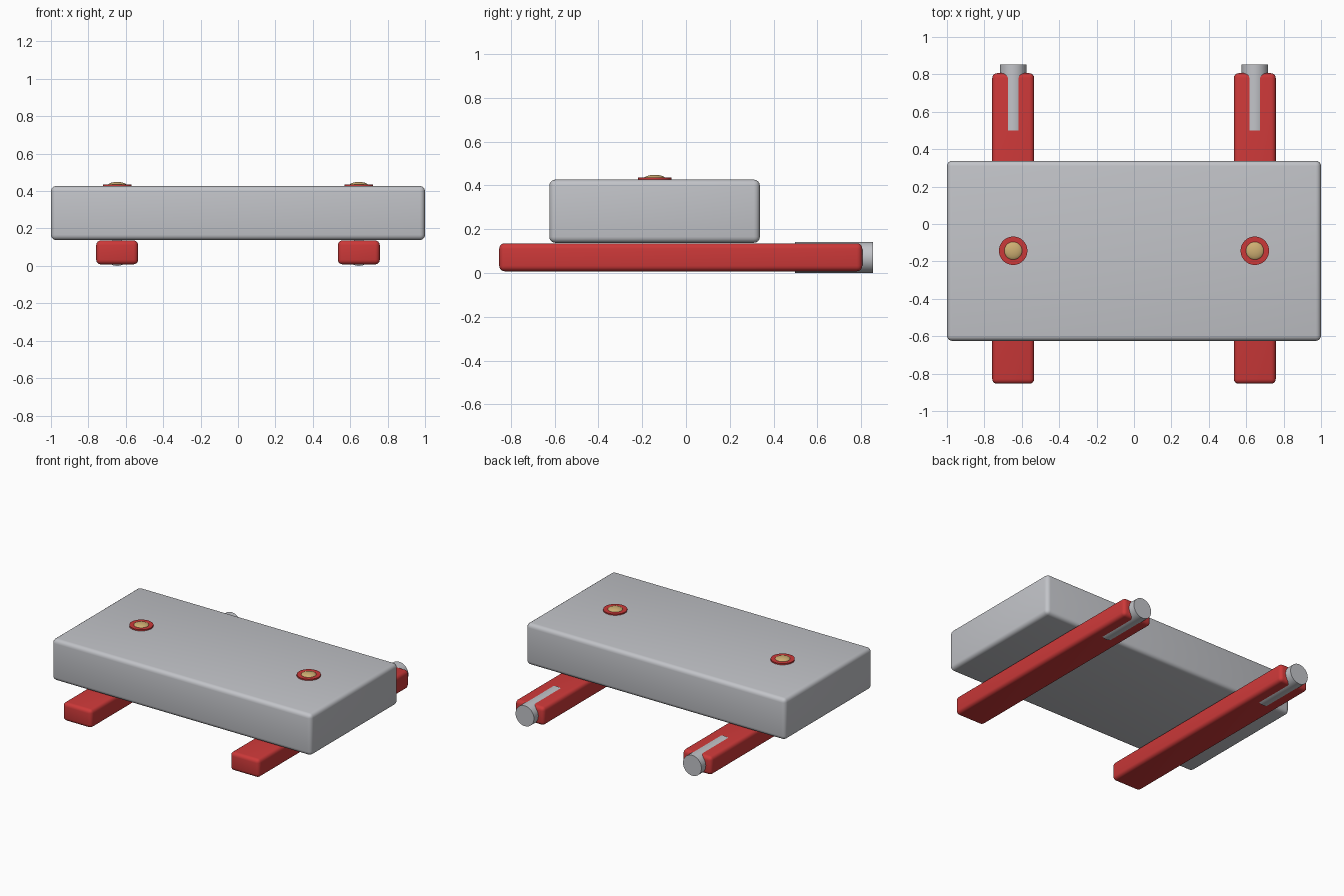
import bpy
import math

if "Cube" in bpy.data.objects:
    bpy.data.objects.remove(bpy.data.objects["Cube"])


def material(name, rgb):
    m = bpy.data.materials.new(name)
    m.diffuse_color = (*rgb, 1)
    m.use_nodes = True
    m.node_tree.nodes["Principled BSDF"].inputs["Base Color"].default_value = m.diffuse_color
    return m


GREY = material("light grey", (0.54, 0.55, 0.58))
RED = material("red", (0.60, 0.04, 0.04))
GOLD = material("gold", (0.62, 0.43, 0.17))


def finish(name, mat, bevel=0.0):
    ob = bpy.context.object
    ob.name = name
    ob.data.materials.append(mat)
    bpy.ops.object.transform_apply(location=False, rotation=True, scale=True)
    if bevel:
        mod = ob.modifiers.new("rounded edges", 'BEVEL')
        mod.width = bevel
        mod.segments = 4
        bpy.ops.object.modifier_apply(modifier=mod.name)
    bpy.ops.object.shade_smooth_by_angle(angle=math.radians(35))
    return ob


def box(name, lo, hi, mat, bevel):
    centre = [(a + b) / 2 for a, b in zip(lo, hi)]
    bpy.ops.mesh.primitive_cube_add(size=1, location=centre)
    bpy.context.object.scale = [b - a for a, b in zip(lo, hi)]
    return finish(name, mat, bevel)


def cylinder(name, radius, depth, location, mat, rotation=(0, 0, 0)):
    bpy.ops.mesh.primitive_cylinder_add(vertices=48, radius=radius, depth=depth,
                                        location=location, rotation=rotation)
    return finish(name, mat)


# Main block
box("body", (-1, -0.625, 0.138), (1, 0.338, 0.427), GREY, 0.028)

for side, x in (("left", -0.646), ("right", 0.646)):
    # Long rail under the block
    box(side + "_rail", (x - 0.112, -0.854, 0.008), (x + 0.112, 0.806, 0.136), RED, 0.025)
    # Round pin sunk into the back end of the rail
    cylinder(side + "_pin", 0.071, 0.355, (x, 0.6765, 0.071), GREY, (math.pi / 2, 0, 0))
    # Flat washer with a low domed button on top
    cylinder(side + "_washer", 0.076, 0.03, (x, -0.143, 0.421), RED)
    bpy.ops.mesh.primitive_uv_sphere_add(segments=32, ring_count=16, radius=1,
                                         location=(x, -0.143, 0.429))
    bpy.context.object.scale = (0.051, 0.051, 0.02)
    finish(side + "_button", GOLD)
